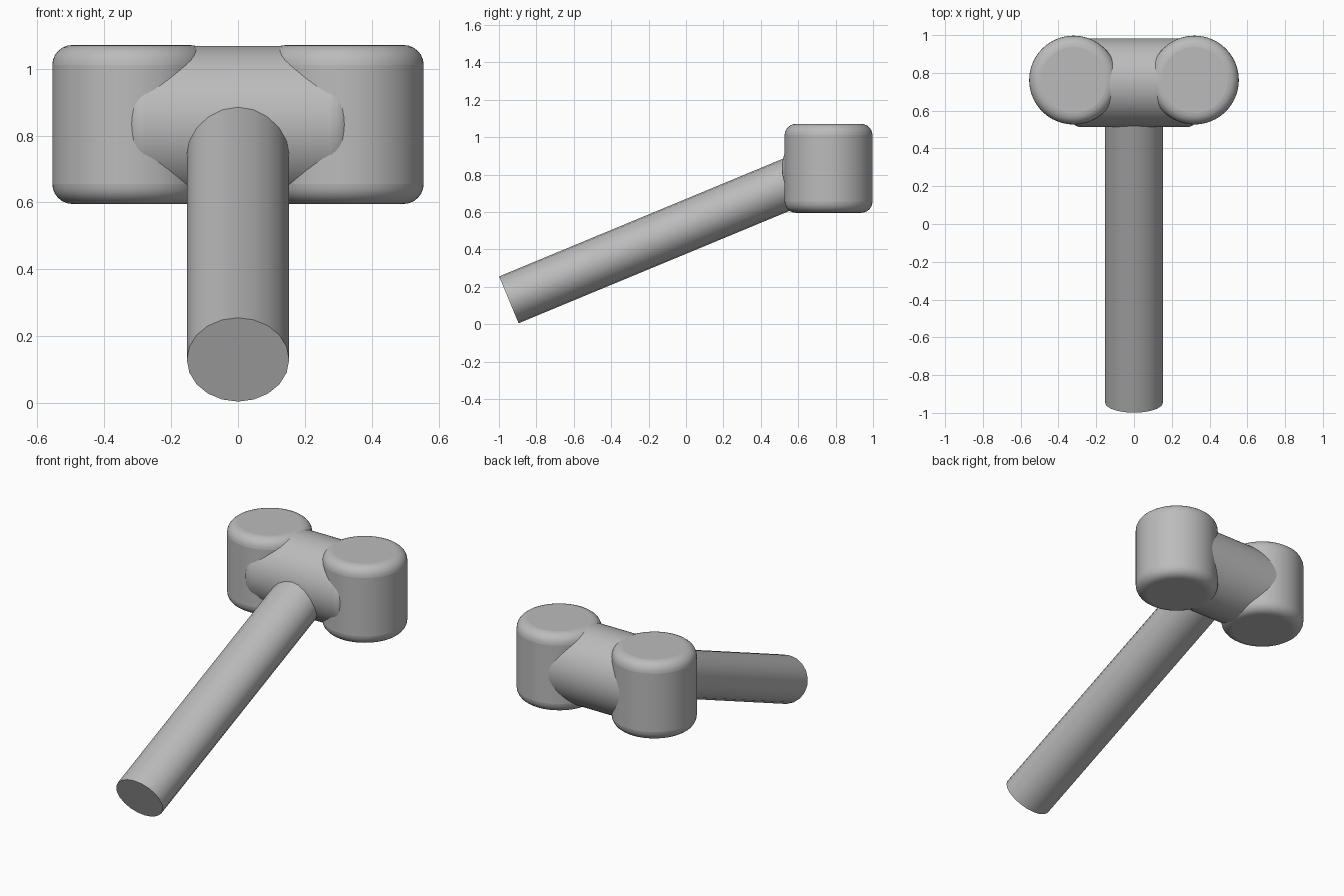
import bpy
import math

cube = bpy.data.objects.get("Cube")
if cube:
    bpy.data.objects.remove(cube, do_unlink=True)

grey = bpy.data.materials.new("plain grey")
grey.use_nodes = True
colour = (0.5, 0.5, 0.5, 1)
grey.diffuse_color = colour
grey.node_tree.nodes["Principled BSDF"].inputs["Base Color"].default_value = colour

RADIUS = 0.235
CENTRE_Y, CENTRE_Z = 0.762, 0.833


def cylinder(name, radius, length, location, rotation=(0, 0, 0), sides=64, rounding=0.0):
    bpy.ops.mesh.primitive_cylinder_add(vertices=sides, radius=radius, depth=length,
                                        location=location, rotation=rotation)
    obj = bpy.context.object
    obj.name = name
    obj.data.materials.append(grey)
    if rounding:
        bevel = obj.modifiers.new("rounded rims", 'BEVEL')
        bevel.width = rounding
        bevel.segments = 6
        bevel.limit_method = 'ANGLE'
        bevel.angle_limit = math.radians(40)
    bpy.ops.object.shade_smooth_by_angle(angle=math.radians(35))
    return obj


# Two upright drums of the head
for side, sign in (("left", 1), ("right", -1)):
    cylinder(side + "_drum", RADIUS, 0.475, (sign * 0.32, CENTRE_Y, CENTRE_Z), rounding=0.06)

# Crossbar joining the drums
cylinder("crossbar", RADIUS, 0.68, (0, CENTRE_Y - 0.014, CENTRE_Z),
         rotation=(0, math.pi / 2, 0), rounding=0.06)

# Slanted, slightly oval handle running into the crossbar
start_y, start_z = -0.947, 0.13
run, rise = CENTRE_Y - 0.014 - start_y, CENTRE_Z - start_z
handle = cylinder("handle", 0.153, math.hypot(run, rise),
                  (0, start_y + run / 2, start_z + rise / 2),
                  rotation=(math.atan2(rise, run) - math.pi / 2, 0, 0), sides=20)
handle.scale.y = 0.886
